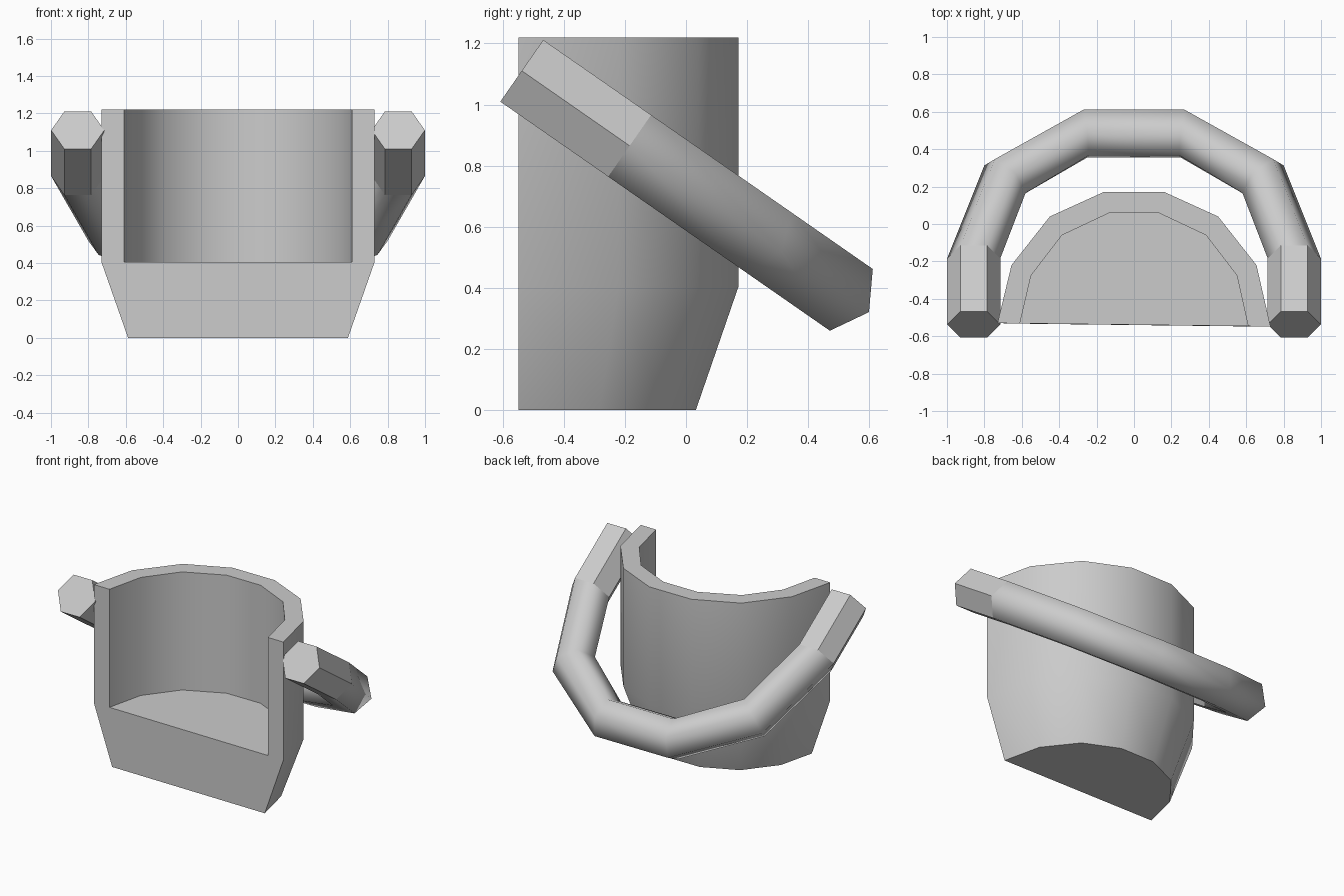
import bpy, bmesh
from math import radians
from mathutils import Vector

if "Cube" in bpy.data.objects:
    bpy.data.objects.remove(bpy.data.objects["Cube"])


def finish(name, bm):
    bmesh.ops.recalc_face_normals(bm, faces=bm.faces)
    me = bpy.data.meshes.new(name)
    bm.to_mesh(me)
    bm.free()
    ob = bpy.data.objects.new(name, me)
    bpy.context.collection.objects.link(ob)
    return ob


def bridge(bm, a, b, closed=False, smooth=True):
    n = len(a)
    for i in range(n if closed else n - 1):
        j = (i + 1) % n
        bm.faces.new((a[i], a[j], b[j], b[i])).smooth = smooth


# Half-round cup: open at the front, tapered foot, flat raised floor
FRONT_L, FRONT_R = -0.53, -0.548
outer = [(0.73, None), (0.655, -0.22), (0.45, 0.04), (0.16, 0.172)]
inner = [(0.61, None), (0.55, -0.275), (0.385, -0.06), (0.13, 0.06)]


def front_y(x):
    return FRONT_L + (FRONT_R - FRONT_L) * (x + 0.73) / 1.46


def arc(half):
    pts = [(-x, y) for x, y in half] + [(x, y) for x, y in reversed(half)]
    return [(x, front_y(x) if y is None else y) for x, y in pts]


bm = bmesh.new()


def ring(pts, z, s=1.0):
    return [bm.verts.new((x * s, -0.545 + (y + 0.545) * s, z)) for x, y in pts]


bottom = ring(arc(outer), 0.0, 0.805)
mid = ring(arc(outer), 0.405)
top = ring(arc(outer), 1.22)
top_in = ring(arc(inner), 1.22)
floor = ring(arc(inner), 0.405)
for a, b in ((bottom, mid), (mid, top), (top, top_in), (top_in, floor)):
    bridge(bm, a, b)
bm.faces.new(floor)
bm.faces.new(bottom)
for e in (0, -1):
    bm.faces.new((mid[e], top[e], top_in[e], floor[e]))
bm.faces.new((bottom[0], mid[0], floor[0], floor[-1], mid[-1], bottom[-1]))
cup = finish("cup", bm)
bpy.context.view_layer.objects.active = cup
cup.select_set(True)
bpy.ops.object.shade_smooth_by_angle(angle=radians(40))

# Hexagonal hoop handle lying in a tilted plane around the cup
U = Vector((0, 0.82, -0.57)).normalized()   # along the hoop plane, backwards
N = Vector((0, 0.57, 0.82)).normalized()    # across the hoop plane
R = 0.142
# centre x, centre along U, outward direction of the section (x, U)
half = [(0.857, -1.075, 1, 0), (0.857, -0.645, 1, 0),
        (0.69, -0.129, 0.78, 0.63), (0.26, 0.168, 0.14, 0.99)]
path = [(-x, u, -dx, du) for x, u, dx, du in half] + half[::-1]
hexagon = [(1, 0), (0.5, 0.866), (-0.5, 0.866), (-1, 0), (-0.5, -0.866), (0.5, -0.866)]

bm = bmesh.new()
rings = []
for x, u, dx, du in path:
    out = (Vector((dx, 0, 0)) + U * du).normalized()
    centre = Vector((x, 0, 0)) + U * u + N * 0.605
    rings.append([bm.verts.new(centre + out * a * R + N * b * R) for a, b in hexagon])
last = len(rings) - 2
for i in range(last + 1):
    # straight end grips are faceted, the bent part is smooth
    bridge(bm, rings[i], rings[i + 1], True, 0 < i < last)
bm.faces.new(rings[0])
bm.faces.new(rings[-1])
finish("hoop_handle", bm)
